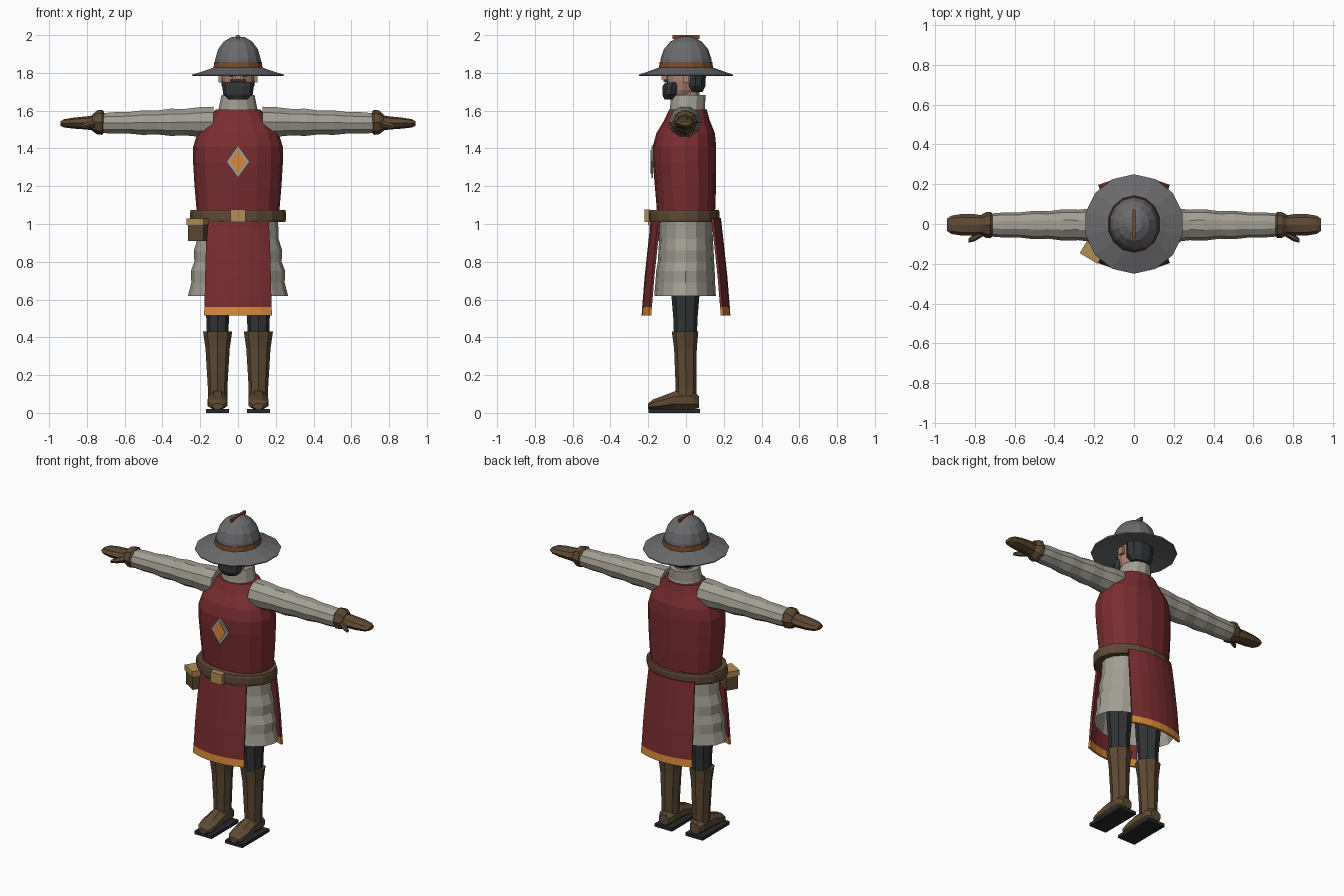
import bpy, bmesh, math
from mathutils import Matrix, Vector

cube = bpy.data.objects.get("Cube")
if cube:
    bpy.data.objects.remove(cube)


def material(name, r, g, b):
    m = bpy.data.materials.new(name)
    m.use_nodes = True
    m.diffuse_color = (r, g, b, 1)
    bsdf = next(n for n in m.node_tree.nodes if n.type == 'BSDF_PRINCIPLED')
    bsdf.inputs["Base Color"].default_value = (r, g, b, 1)
    bsdf.inputs["Roughness"].default_value = 0.9
    return m


RED = material("red_cloth", 0.19, 0.026, 0.028)
LINEN = material("grey_linen", 0.36, 0.34, 0.29)
STEEL = material("steel", 0.145, 0.145, 0.155)
LEATHER = material("brown_leather", 0.11, 0.067, 0.033)
RUST = material("rust_leather", 0.2, 0.07, 0.025)
GOLD = material("gold_cloth", 0.68, 0.25, 0.04)
BRASS = material("tan_brass", 0.45, 0.27, 0.09)
SKIN = material("skin", 0.42, 0.23, 0.17)
BLACK = material("charcoal", 0.032, 0.034, 0.037)
SOLE = material("dark_sole", 0.022, 0.022, 0.024)


def finish(bm, name, mats):
    bmesh.ops.recalc_face_normals(bm, faces=bm.faces)
    mesh = bpy.data.meshes.new(name)
    bm.to_mesh(mesh)
    bm.free()
    ob = bpy.data.objects.new(name, mesh)
    for m in mats:
        mesh.materials.append(m)
    bpy.context.scene.collection.objects.link(ob)
    return ob


def loft(name, mat, rings, n=8, axis='z', side=1, phase=0.0, square=1.0, caps=True):
    """Skin ellipses (position, centre u, centre v, radius u, radius v) along an axis."""
    bm = bmesh.new()
    loops = []
    for t, cu, cv, ru, rv in rings:
        loop = []
        for i in range(n):
            a = phase + math.tau * i / n
            c, s = math.cos(a), math.sin(a)
            u = cu + ru * math.copysign(abs(c) ** square, c)
            v = cv + rv * math.copysign(abs(s) ** square, s)
            p = {'x': (t, u, v), 'y': (u, t, v), 'z': (u, v, t)}[axis]
            loop.append(bm.verts.new((p[0] * side, p[1], p[2])))
        loops.append(loop)
    for a, b in zip(loops, loops[1:]):
        for i in range(n):
            j = (i + 1) % n
            bm.faces.new((a[i], a[j], b[j], b[i]))
    if caps:
        bm.faces.new(loops[0])
        bm.faces.new(loops[-1])
    return finish(bm, name, [mat])


def box(name, mat, centre, size, turn=0.0):
    bm = bmesh.new()
    bmesh.ops.create_cube(bm, size=1, matrix=Matrix.Translation(centre)
                          @ Matrix.Rotation(turn, 4, 'Z') @ Matrix.Diagonal((*size, 1)))
    return finish(bm, name, [mat])


def diamond(name, mat, half_w, half_h, front, back):
    bm = bmesh.new()
    face = bm.faces.new([bm.verts.new((x, back, 1.33 + z)) for x, z in
                         ((-half_w, 0), (0, -half_h), (half_w, 0), (0, half_h))])
    top = bmesh.ops.extrude_face_region(bm, geom=[face])
    bmesh.ops.translate(bm, vec=Vector((0, front - back, 0)),
                        verts=[g for g in top["geom"] if isinstance(g, bmesh.types.BMVert)])
    return finish(bm, name, [mat])


# Tunic body and its badge
loft("tunic", RED, [(1.03, 0, 0, .215, .152), (1.08, 0, 0, .22, .155),
                    (1.2, 0, -.003, .23, .162), (1.33, 0, -.008, .238, .168),
                    (1.41, 0, -.008, .237, .168), (1.48, 0, -.002, .215, .155),
                    (1.55, 0, .005, .16, .12), (1.605, 0, .01, .12, .1)],
     n=16, square=.88)
diamond("badge_border", LINEN, .062, .086, -.183, -.174)
diamond("badge_centre", GOLD, .042, .062, -.188, -.182)

# Padded skirt with quilted ripples
loft("padded_skirt", LINEN, [(.62, 0, -.005, .265, .163), (.69, 0, -.004, .247, .158),
                             (.75, 0, -.003, .25, .155), (.8, 0, 0, .231, .149),
                             (.86, 0, 0, .234, .146), (.92, 0, 0, .215, .142),
                             (1.03, 0, 0, .212, .14)], n=16, caps=False)


def tabard(name, s):
    """Curved hanging panel; its lowest row is the hem."""
    bm = bmesh.new()
    grid = []
    for z, w, y in ((.515, .178, .228), (.56, .175, .225), (.72, .172, .212),
                    (.88, .167, .195), (1.03, .16, .178)):
        grid.append([bm.verts.new((w * k / 3, s * (y - .038 * (k / 3) ** 2), z))
                     for k in range(-3, 4)])
    for row, (a, b) in enumerate(zip(grid, grid[1:])):
        for i in range(6):
            f = bm.faces.new((a[i], a[i + 1], b[i + 1], b[i]))
            f.material_index = 1 if row == 0 else 0
    ob = finish(bm, name, [RED, GOLD])
    mod = ob.modifiers.new("thickness", 'SOLIDIFY')
    mod.thickness = .014
    mod.offset = 0


tabard("tabard_front", -1)
tabard("tabard_back", 1)

# Belt, buckle and pouch
loft("belt", LEATHER, [(1.01, 0, -.012, .25, .186), (1.025, 0, -.012, .254, .19),
                       (1.06, 0, -.012, .254, .19), (1.075, 0, -.012, .25, .186)], n=16)
box("buckle", BRASS, (0, -.205, 1.043), (.08, .03, .066))
TURN = math.radians(-31)
box("pouch", LEATHER, (-.206, -.137, .955), (.095, .072, .09), TURN)
box("pouch_flap", BRASS, (-.207, -.138, 1.012), (.105, .082, .034), TURN)

# Collar, neck and head
loft("collar", LINEN, [(1.57, 0, .008, .11, .1), (1.62, 0, .008, .1, .092),
                       (1.682, 0, .012, .088, .092)], n=12)
loft("neck", SKIN, [(1.6, 0, .02, .055, .055), (1.74, 0, .02, .055, .055)], n=10)
loft("head", SKIN, [(1.67, 0, -.03, .05, .06), (1.71, 0, -.02, .072, .08),
                    (1.76, 0, -.012, .084, .094), (1.83, 0, -.008, .088, .1)], n=10)
loft("hair", BLACK, [(1.7, 0, .05, .06, .04), (1.73, 0, .05, .086, .055),
                     (1.82, 0, .05, .092, .06)], n=10)
loft("beard", BLACK, [(1.658, 0, -.085, .045, .03), (1.685, 0, -.082, .078, .046),
                      (1.73, 0, -.076, .084, .05), (1.75, 0, -.07, .08, .042)], n=10)
box("moustache", BLACK, (0, -.106, 1.758), (.08, .024, .014))
box("nose", SKIN, (0, -.116, 1.785), (.026, .03, .04))

# Brimmed helmet with band and crest
QUARTER = math.pi / 2
loft("helmet", STEEL, [(1.812, 0, 0, .1, .1), (1.783, 0, 0, .247, .247),
                       (1.79, 0, 0, .25, .25), (1.815, 0, 0, .17, .18),
                       (1.83, 0, 0, .128, .138), (1.875, 0, 0, .123, .134),
                       (1.925, 0, 0, .108, .117), (1.965, 0, 0, .078, .084),
                       (1.988, 0, 0, .04, .043), (1.993, 0, 0, .006, .006)],
     n=14, phase=QUARTER)
loft("helmet_band", RUST, [(1.826, 0, 0, .133, .143), (1.857, 0, 0, .129, .14)],
     n=14, phase=QUARTER)
box("helmet_crest", RUST, (0, 0, 1.99), (.014, .145, .02))

for side, label in ((1, "left"), (-1, "right")):
    # Head details
    box("ear_" + label, SKIN, (side * .094, 0, 1.772), (.018, .034, .045))
    box("eye_" + label, BLACK, (side * .035, -.1, 1.788), (.022, .008, .012))

    # Padded sleeve with gentle ripples
    ripple = [0, .002, -.003, .003, -.003, .003, -.002, .002, 0]
    sleeve = []
    for i, r in enumerate(ripple):
        k = i / 8
        radius = .084 - .03 * k + r
        sleeve.append((.13 + .6 * k, -.005, 1.541 - .007 * k, radius + .003, radius))
    loft("sleeve_" + label, LINEN, sleeve, n=10, axis='x', side=side)

    # Glove: cuff, mitten and thumb
    loft("cuff_" + label, LEATHER, [(.71, -.005, 1.538, .056, .056),
                                    (.72, -.005, 1.538, .066, .066),
                                    (.745, -.005, 1.538, .064, .064),
                                    (.77, -.005, 1.536, .05, .045)], axis='x', side=side)
    loft("hand_" + label, LEATHER, [(.755, -.005, 1.535, .047, .042),
                                    (.8, -.005, 1.535, .054, .035),
                                    (.87, -.004, 1.534, .054, .029),
                                    (.92, -.004, 1.533, .045, .022),
                                    (.94, -.004, 1.532, .03, .012)], axis='x', side=side)
    loft("thumb_" + label, LEATHER, [(.76, -.04, 1.53, .022, .022),
                                     (.8, -.066, 1.522, .02, .018),
                                     (.832, -.084, 1.515, .01, .01)],
         n=6, axis='x', side=side)

    # Leg, boot and sole
    X = .108
    loft("leg_" + label, BLACK, [(.38, X, -.003, .056, .06), (.5, X, -.003, .06, .064),
                                 (.62, X, -.003, .07, .074), (.95, X, 0, .085, .09)],
         side=side)
    loft("boot_shaft_" + label, LEATHER, [(.08, X, 0, .052, .055), (.14, X, 0, .052, .055),
                                          (.34, X, -.003, .064, .06),
                                          (.43, X, -.005, .077, .07)], side=side)
    loft("boot_foot_" + label, LEATHER, [(.068, X, .058, .036, .035),
                                         (.04, X, .066, .052, .05),
                                         (-.055, X, .068, .054, .052),
                                         (-.13, X, .052, .058, .038),
                                         (-.175, X, .044, .052, .029),
                                         (-.2, X, .036, .03, .016)],
         axis='y', side=side, phase=math.pi / 8)
    box("sole_" + label, SOLE, (side * X, -.062, .01), (.122, .272, .02))
